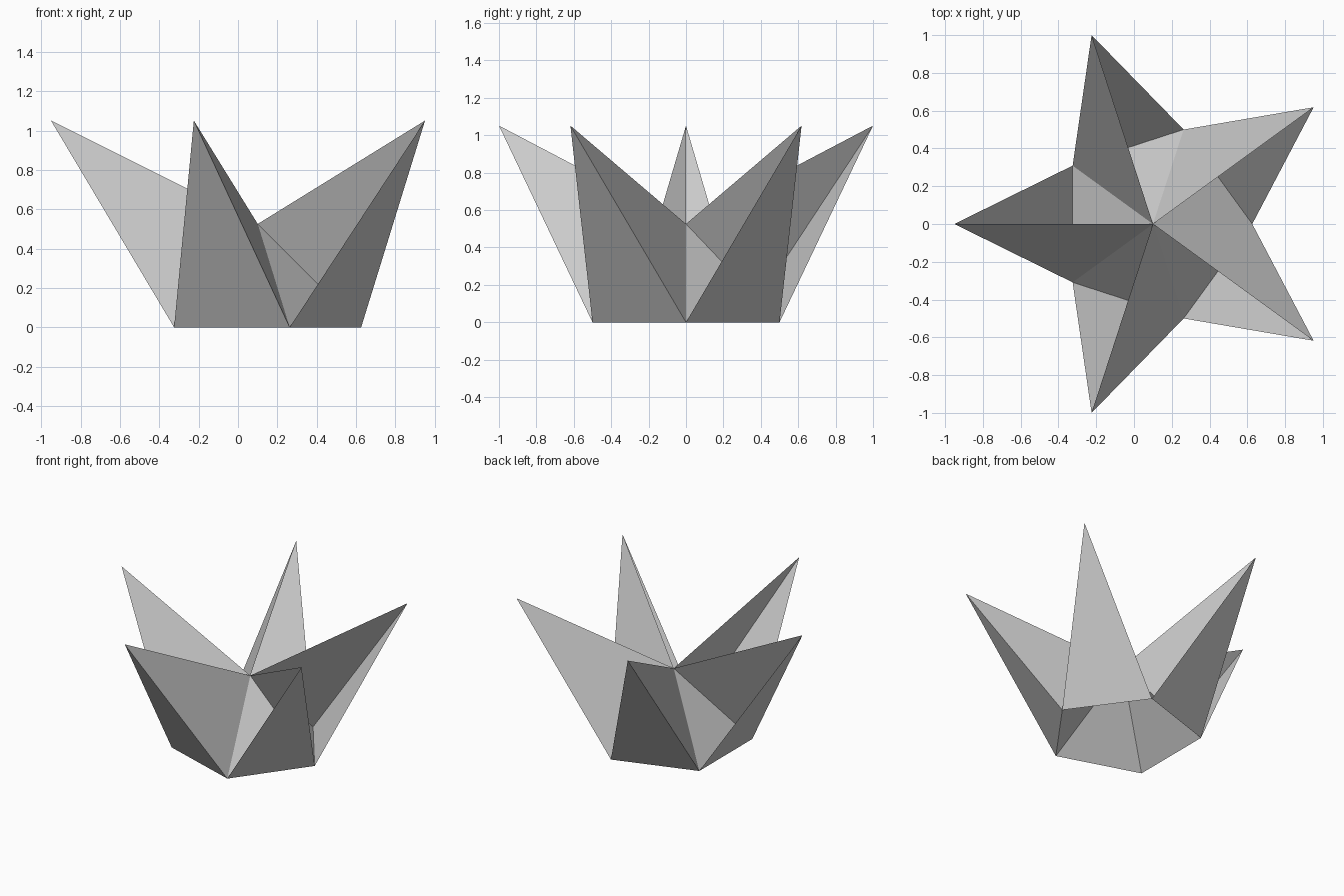
import bpy, bmesh
from math import sin, cos, pi, radians

if "Cube" in bpy.data.objects:
    bpy.data.objects.remove(bpy.data.objects["Cube"])

R = 1 / sin(radians(72))              # tip radius, gives a 2 unit width
r = R / 2                             # foot radius
CX = R * (1 - cos(radians(36))) / 2   # centres the star on x

def ring(bm, radius, z, start):
    return [bm.verts.new((CX + radius * cos(start + k * 2 * pi / 5),
                          radius * sin(start + k * 2 * pi / 5), z)) for k in range(5)]

bm = bmesh.new()
apex = bm.verts.new((CX, 0, r))
feet = ring(bm, r, 0, 0)
tips = ring(bm, R, R, pi / 5)
for k in range(5):
    a, b, tip = feet[k], feet[(k + 1) % 5], tips[k]
    bm.faces.new((apex, a, b))        # central open-bottomed pyramid
    bm.faces.new((a, b, tip))         # leaning outer petal
    bm.faces.new((apex, tip, b))      # one fin joining petal to apex

mesh = bpy.data.meshes.new("star_shell")
bm.to_mesh(mesh)
bm.free()
obj = bpy.data.objects.new("star_shell", mesh)
bpy.context.collection.objects.link(obj)
